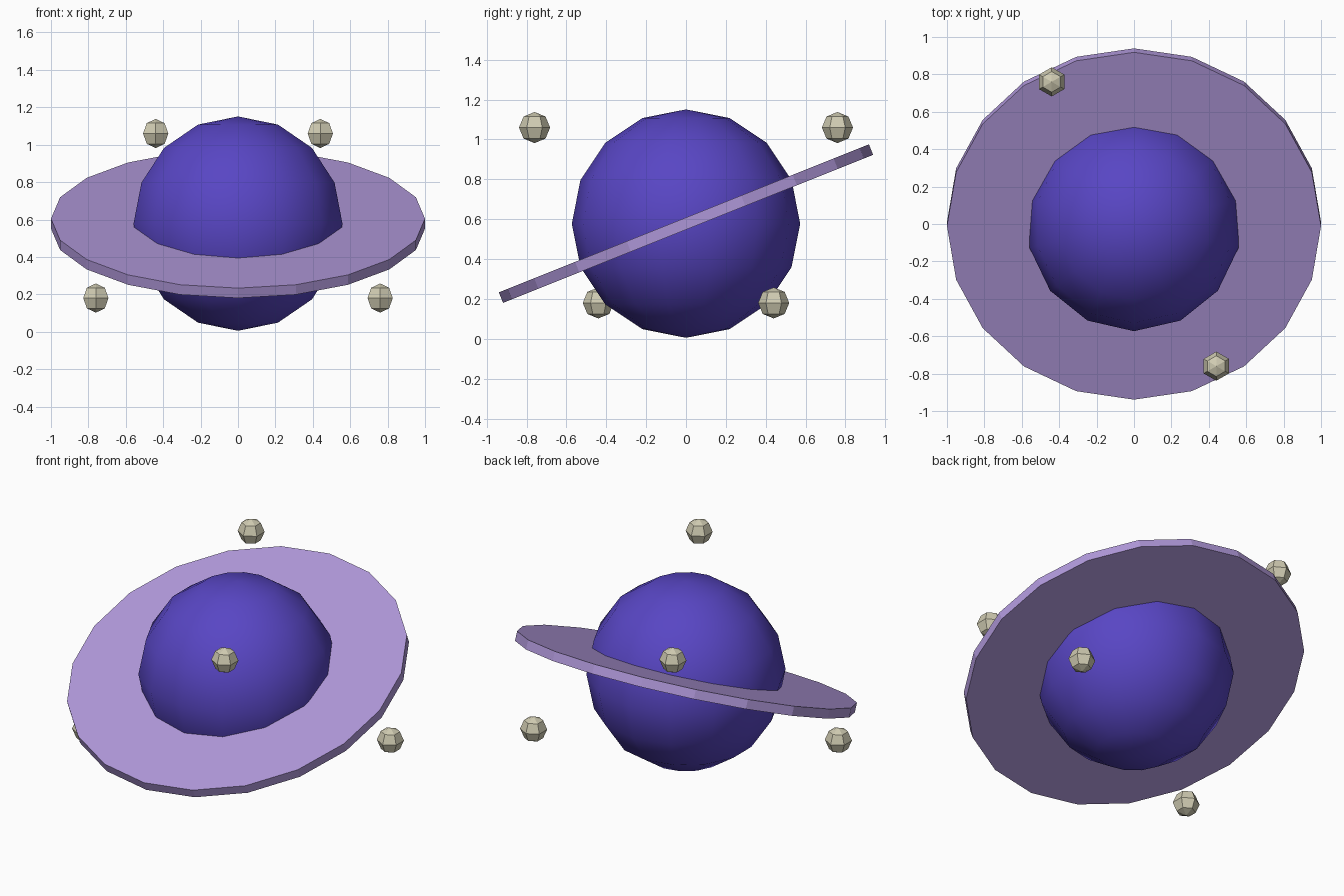
import bpy
import math

cube = bpy.data.objects.get("Cube")
if cube:
    bpy.data.objects.remove(cube, do_unlink=True)


def make_material(name, rgb):
    mat = bpy.data.materials.new(name)
    mat.use_nodes = True
    color = (*rgb, 1.0)
    mat.diffuse_color = color
    mat.node_tree.nodes["Principled BSDF"].inputs["Base Color"].default_value = color
    return mat


def finish(name, mat):
    obj = bpy.context.object
    obj.name = name
    obj.data.name = name
    obj.data.materials.append(mat)
    return obj


indigo = make_material("indigo", (0.098, 0.061, 0.552))
lilac = make_material("lilac", (0.434, 0.314, 0.701))
sand = make_material("pale_sand", (0.63, 0.60, 0.445))

CENTRE_Z = 0.578
PLANET_RADIUS = 0.573

# Planet: smooth-shaded low-poly globe
bpy.ops.mesh.primitive_uv_sphere_add(
    segments=14, ring_count=8, radius=PLANET_RADIUS, location=(0, 0, CENTRE_Z))
finish("planet", indigo)
bpy.ops.object.shade_smooth()

# Ring: flat tilted disc that passes through the globe
bpy.ops.mesh.primitive_cylinder_add(
    vertices=20, radius=1.0, depth=0.057, location=(0, 0, CENTRE_Z),
    rotation=(math.radians(21.8), 0, 0))
finish("ring", lilac)

# Moons: a high pair and a low pair, each on opposite sides of the planet
moon_pairs = {"high": (0.44, -0.76, 1.06), "low": (0.76, 0.44, 0.18)}
for level, (x, y, z) in moon_pairs.items():
    for side, sign in (("left", 1), ("right", -1)):
        bpy.ops.mesh.primitive_uv_sphere_add(
            segments=6, ring_count=4, radius=0.078,
            location=(sign * x, sign * y, z))
        finish(f"moon_{level}_{side}", sand)
        bpy.ops.object.shade_flat()
